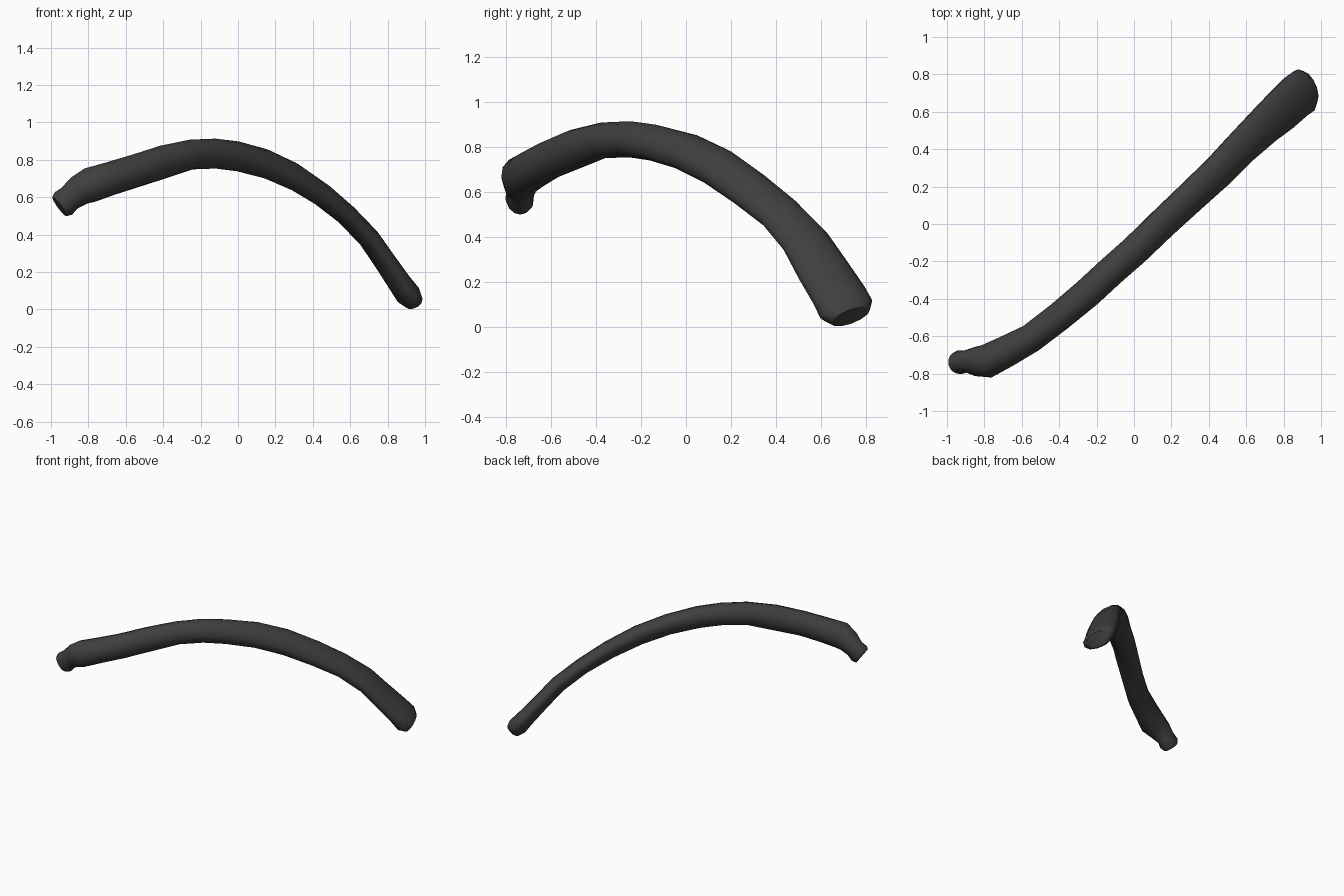
import bpy, bmesh
from math import sin, cos, pi, radians
from mathutils import Vector

if "Cube" in bpy.data.objects:
    bpy.data.objects.remove(bpy.data.objects["Cube"])

SIDES = 12

# Stations along the bone: centre x, y, z, semi-axes, twist in degrees
STATIONS = [
    # knobbly head and neck
    (-.955, -.745, .55, .052, .064, 0),
    (-.935, -.74, .565, .064, .076, 0),
    (-.90, -.735, .595, .060, .070, 0),
    (-.85, -.735, .635, .078, .082, 0),
    (-.79, -.735, .665, .090, .094, 0),
    # arched shaft
    (-.68, -.68, .70, .084, .090, 0),
    (-.55, -.61, .74, .077, .089, 0),
    (-.40, -.495, .788, .077, .090, -10),
    (-.25, -.37, .828, .080, .080, -20),
    (-.12, -.25, .833, .083, .077, -45),
    (0, -.145, .818, .086, .075, -45),
    (.15, 0, .778, .092, .070, -43),
    (.30, .14, .71, .096, .067, -39),
    (.45, .28, .612, .099, .062, -32),
    (.58, .415, .505, .102, .057, -27),
    (.70, .53, .38, .112, .057, -25),
    (.79, .61, .25, .123, .058, -24),
    # flared lower end
    (.865, .68, .14, .127, .062, -24),
    (.91, .712, .078, .127, .067, -24),
    (.935, .732, .045, .095, .053, -24),
]


def loft(name, stations):
    bm = bmesh.new()
    pts = [Vector(s[:3]) for s in stations]
    rings = []
    for i, (x, y, z, a, b, twist) in enumerate(stations):
        t = (pts[min(i + 1, len(pts) - 1)] - pts[max(i - 1, 0)]).normalized()
        side = t.cross(Vector((0, 0, 1))).normalized()
        up = side.cross(t)
        w = radians(twist)
        ring = []
        for k in range(SIDES):
            # start at a fixed frame angle so the faces do not spiral
            ang = 2 * pi * k / SIDES - w
            u, v = a * cos(ang), b * sin(ang)
            ring.append(bm.verts.new(pts[i] + side * (u * cos(w) - v * sin(w))
                                     + up * (u * sin(w) + v * cos(w))))
        rings.append(ring)
    for r0, r1 in zip(rings, rings[1:]):
        for k in range(SIDES):
            j = (k + 1) % SIDES
            bm.faces.new((r0[k], r0[j], r1[j], r1[k]))
    bm.faces.new(rings[0])
    bm.faces.new(rings[-1])
    bmesh.ops.recalc_face_normals(bm, faces=bm.faces)
    me = bpy.data.meshes.new(name)
    bm.to_mesh(me)
    bm.free()
    ob = bpy.data.objects.new(name, me)
    bpy.context.collection.objects.link(ob)
    return ob


bone = loft("rib_bone", STATIONS)
mat = bpy.data.materials.new("dark_grey")
mat.diffuse_color = (.05, .05, .05, 1)
mat.use_nodes = True
mat.node_tree.nodes["Principled BSDF"].inputs["Base Color"].default_value = mat.diffuse_color
bone.data.materials.append(mat)
bpy.context.view_layer.objects.active = bone
bone.select_set(True)
bpy.ops.object.shade_smooth_by_angle(angle=radians(60))
